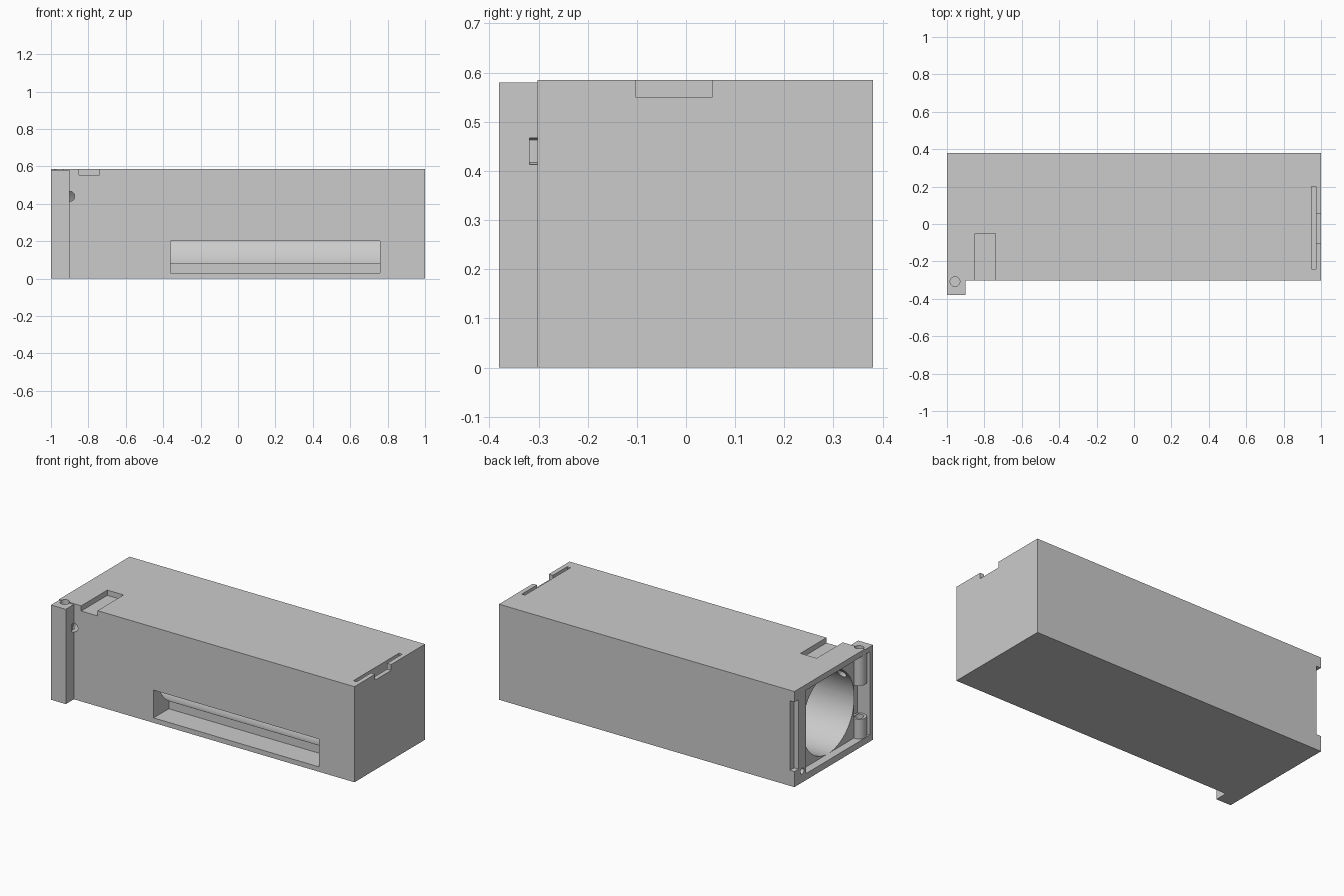
import bpy
import math

cube = bpy.data.objects.get("Cube")
if cube:
    bpy.data.objects.remove(cube, do_unlink=True)

grey = bpy.data.materials.new("plain grey")
grey.use_nodes = True
colour = (0.6, 0.6, 0.6, 1)
grey.diffuse_color = colour
grey.node_tree.nodes["Principled BSDF"].inputs["Base Color"].default_value = colour


def box(name, x, y, z):
    """Box from (low, high) pairs."""
    centre = [sum(p) / 2 for p in (x, y, z)]
    bpy.ops.mesh.primitive_cube_add(size=1, location=centre)
    ob = bpy.context.object
    ob.name = name
    ob.scale = [p[1] - p[0] for p in (x, y, z)]
    bpy.ops.object.transform_apply(location=True, rotation=True, scale=True)
    ob.data.materials.append(grey)
    return ob


def rod(name, axis, span, centre, radius, sides=32):
    """Cylinder along an axis; centre gives the other two coordinates."""
    middle, length = sum(span) / 2, span[1] - span[0]
    a, b = centre
    place = {"x": (middle, a, b), "y": (a, middle, b), "z": (a, b, middle)}[axis]
    turn = {"x": (0, math.pi / 2, 0), "y": (math.pi / 2, 0, 0), "z": (0, 0, 0)}[axis]
    bpy.ops.mesh.primitive_cylinder_add(vertices=sides, radius=radius, depth=length,
                                        location=place, rotation=turn)
    ob = bpy.context.object
    ob.name = name
    bpy.ops.object.transform_apply(location=True, rotation=True, scale=True)
    ob.data.materials.append(grey)
    return ob


def cut(target, cutter):
    mod = target.modifiers.new("cut", "BOOLEAN")
    mod.operation = "DIFFERENCE"
    mod.solver = "EXACT"
    mod.object = cutter
    bpy.context.view_layer.objects.active = target
    bpy.ops.object.modifier_apply(modifier=mod.name)
    bpy.data.objects.remove(cutter, do_unlink=True)


def smooth(ob):
    bpy.ops.object.select_all(action="DESELECT")
    ob.select_set(True)
    bpy.context.view_layer.objects.active = ob
    bpy.ops.object.shade_smooth_by_angle(angle=math.radians(30))


# Main block, trimmed to leave the hinge post at one front corner
body = box("body", (-1, 1), (-0.38, 0.38), (0, 0.585))
cut(body, box("front_trim", (-0.9, 1.1), (-0.5, -0.302), (-0.1, 0.7)))
cut(body, box("post_trim", (-1.1, -0.8), (-0.5, -0.302), (0.58, 0.7)))

# Round chamber and the shallow seat for its cover
cut(body, rod("chamber", "x", (-1.1, 0.92), (-0.02, 0.29), 0.25, 96))
cut(body, box("cover_seat", (-1.1, -0.95), (-0.275, 0.27), (0.04, 0.55)))
cut(body, box("hinge_pocket", (-1.1, -0.915), (-0.35, -0.27), (0.04, 0.55)))

# Latch groove and small pin hole at the opposite edge of the opening
cut(body, box("latch_groove", (-1.1, -0.97), (0.34, 0.5), (0.095, 0.52)))
cut(body, rod("latch_hole", "x", (-1.1, -0.94), (0.305, 0.07), 0.018))

# Long front window
cut(body, box("front_window", (-0.36, 0.76), (-0.5, -0.155), (0.03, 0.2)))

# Wire hole beside the post
cut(body, rod("wire_hole", "y", (-0.318, -0.18), (-0.9, 0.44), 0.027))

# Top notch, contact slot and end notch
cut(body, box("top_notch", (-0.85, -0.74), (-0.5, -0.05), (0.553, 0.7)))
cut(body, box("contact_slot", (0.95, 0.972), (-0.24, 0.2), (0.1, 0.7)))
cut(body, box("end_notch", (0.965, 1.1), (-0.102, 0.053), (0.549, 0.7)))

# Hinge pin hole and knuckles
PIN = (-0.957, -0.308)
cut(body, rod("pin_hole", "z", (0.02, 0.7), PIN, 0.026))
for name, span in (("upper_knuckle", (0.365, 0.56)), ("lower_knuckle", (0.03, 0.16))):
    knuckle = rod(name, "z", span, PIN, 0.042)
    cut(knuckle, rod("knuckle_hole", "z", (-0.1, 0.7), PIN, 0.026))
    smooth(knuckle)

smooth(body)
